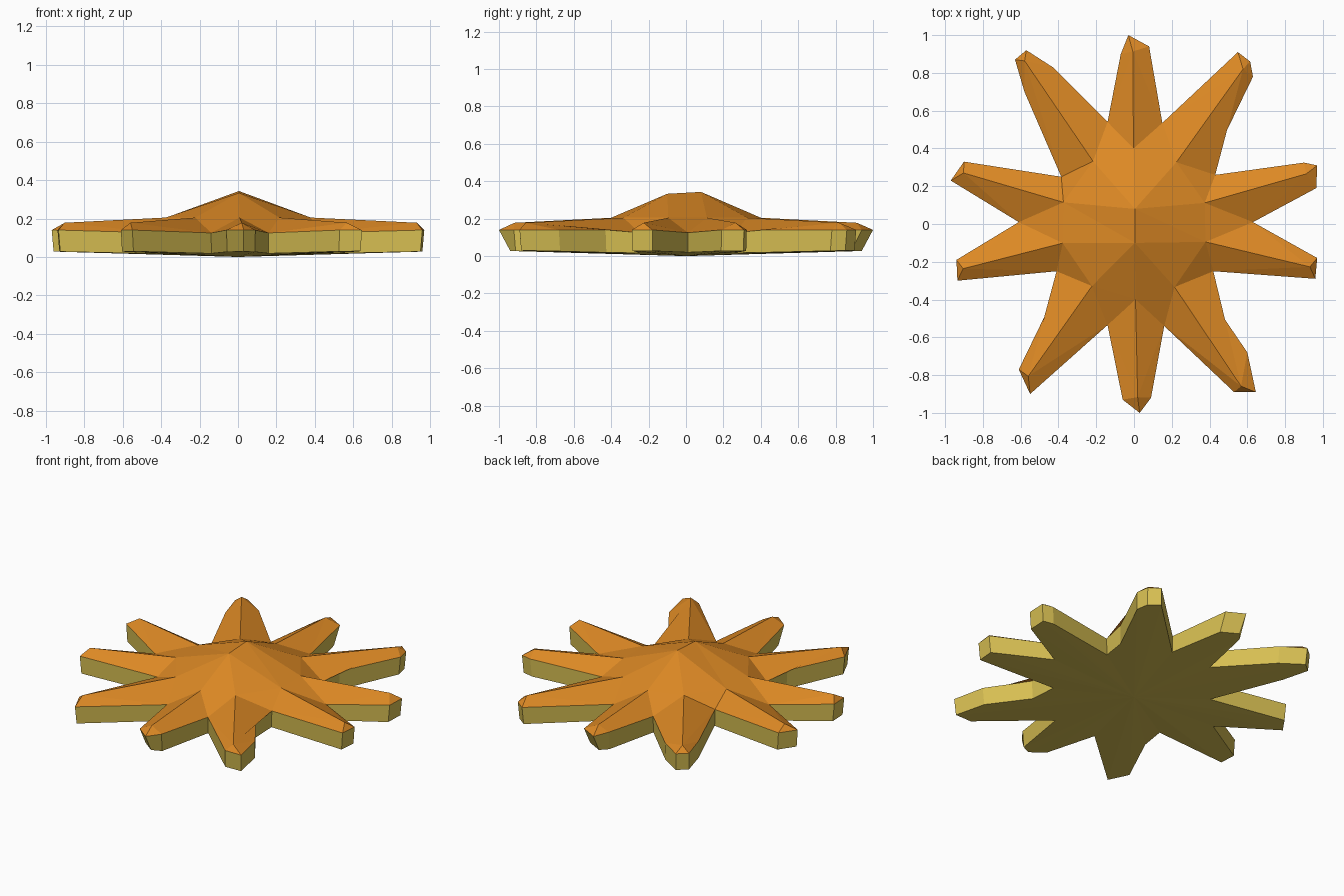
import bpy, bmesh
from mathutils import Vector

if "Cube" in bpy.data.objects:
    bpy.data.objects.remove(bpy.data.objects["Cube"])


def material(name, rgb):
    m = bpy.data.materials.new(name)
    m.diffuse_color = (*rgb, 1.0)
    m.use_nodes = True
    m.node_tree.nodes["Principled BSDF"].inputs["Base Color"].default_value = m.diffuse_color
    return m


# Tip outline of each arm, counter-clockwise from the right-hand side
ARMS = [
    [(.965, .19), (.97, .31), (.90, .325)],
    [(.45, .41), (.63, .78), (.615, .86), (.55, .91)],
    [(.08, .94), (-.03, 1.0), (-.07, .90)],
    [(-.43, .83), (-.57, .92), (-.63, .87), (-.58, .70)],
    [(-.90, .33), (-.97, .23)],
    [(-.94, -.19), (-.935, -.30)],
    [(-.44, -.42), (-.61, -.77), (-.55, -.90)],
    [(-.06, -.93), (.03, -1.0), (.09, -.92)],
    [(.53, -.89), (.645, -.89), (.60, -.68), (.43, -.43)],
    [(.96, -.29), (.97, -.18)],
]
# Notch following each arm
NOTCHES = [(.43, .26), (.15, .535), (-.14, .54), (-.385, .25), (-.61, .01),
           (-.41, -.25), (-.14, -.535), (.16, -.54), (.42, -.25), (.63, .01)]

bm = bmesh.new()
vert = lambda x, y, z: bm.verts.new((x, y, z))


def face(mat, *verts):
    f = bm.faces.new(verts)
    f.material_index = mat


def below(p):
    # underside rim, pulled in at the pointed north and south tips
    r = p.co.xy.length
    k = .94 if abs(p.co.y) > .93 and abs(p.co.x) < .2 else .99
    return vert(p.co.x * k, p.co.y * k, .006 + .022 * r)


# Rim vertices
tips = [[vert(x, y, .14) for x, y in arm] for arm in ARMS]
notches = [vert(x, y, .125) for x, y in NOTCHES]

# Raised ridge along every arm, from the disc to near the tip
bases, ends = [], []
for arm in ARMS:
    pts = [Vector(p) for p in arm]
    reach = max(p.length for p in pts)
    far = [p for p in pts if p.length > .9 * reach]
    c = sum(far, Vector((0, 0))) / len(far)
    d = c.normalized()
    bases.append(vert(d.x * .39, d.y * .40, .205))
    ends.append(vert(c.x * .965, c.y * .965, .178))

# Upper skin of the arms and the webs between them
n = len(ARMS)
rim = []
for i in range(n):
    chain = [notches[i - 1]] + tips[i] + [notches[i]]
    for a, b in zip(chain, chain[1:]):
        face(0, ends[i], a, b)
    face(0, bases[i], notches[i - 1], ends[i])
    face(0, bases[i], ends[i], notches[i])
    face(0, bases[i], notches[i], bases[(i + 1) % n])
    rim += tips[i] + [notches[i]]

# Domed disc with a short crest
north, south = vert(.005, .08, .343), vert(.005, -.10, .333)
for i in range(n):
    a, b = bases[i], bases[(i + 1) % n]
    if i == 4:
        face(0, a, b, south)
        face(0, a, south, north)
    elif i == 9:
        face(0, a, b, north)
        face(0, a, north, south)
    else:
        face(0, a, b, north if i < 4 else south)

# Pale side walls and underside
low = [below(p) for p in rim]
centre = vert(0, 0, 0)
for i in range(len(rim)):
    j = (i + 1) % len(rim)
    face(1, rim[i], low[i], low[j], rim[j])
    face(1, low[j], low[i], centre)

bmesh.ops.recalc_face_normals(bm, faces=bm.faces)
mesh = bpy.data.meshes.new("sea_star_body")
bm.to_mesh(mesh)
bm.free()
mesh.materials.append(material("orange skin", (.72, .25, .018)))
mesh.materials.append(material("pale yellow underside", (.68, .52, .085)))
bpy.context.collection.objects.link(bpy.data.objects.new("sea_star_body", mesh))
